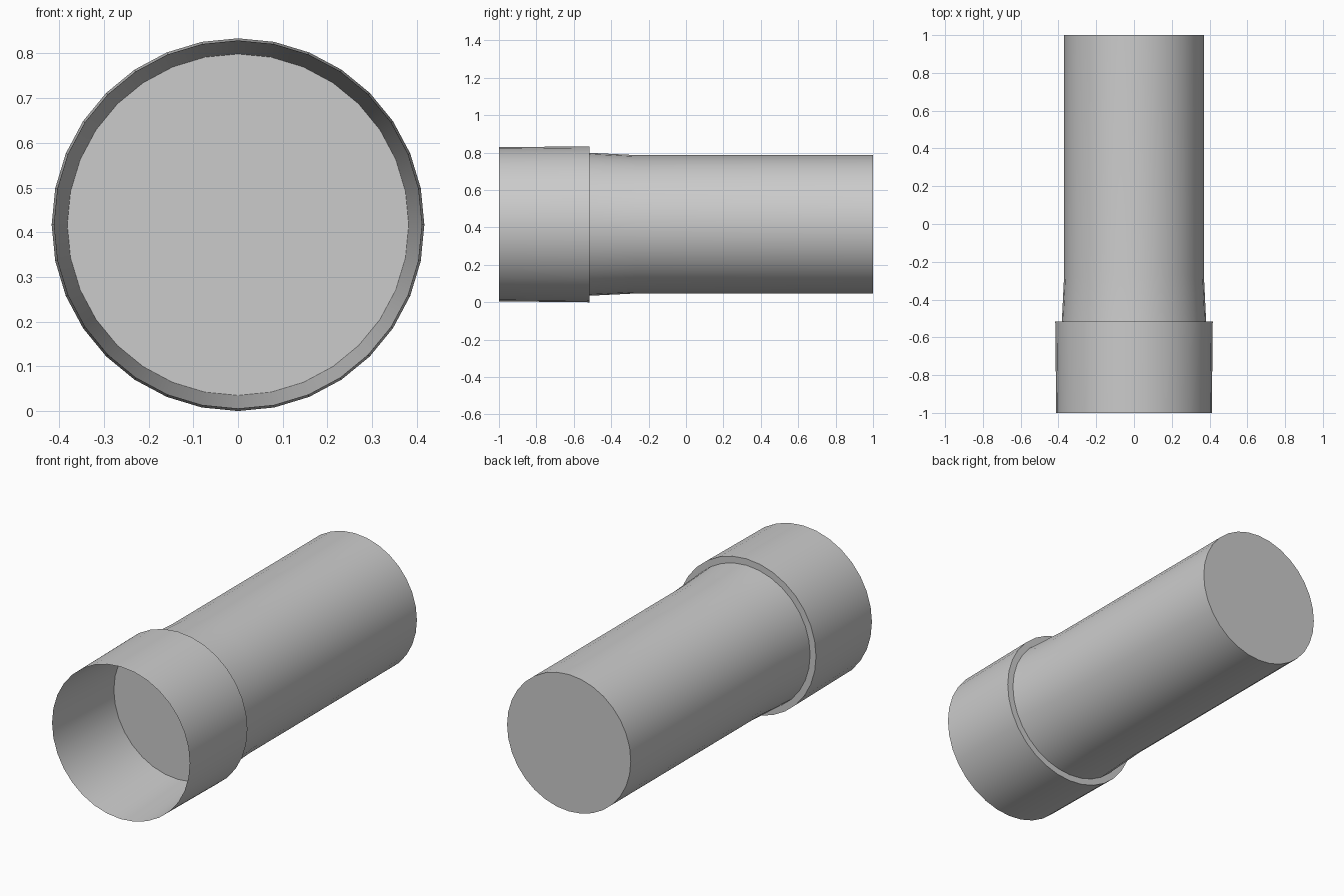
import bpy, bmesh, math

cube = bpy.data.objects.get("Cube")
if cube:
    bpy.data.objects.remove(cube, do_unlink=True)

SIDES = 32
AXIS_Z = 0.417

grey = bpy.data.materials.new("light grey")
grey.use_nodes = True
colour = (0.6, 0.6, 0.6, 1)
grey.diffuse_color = colour
grey.node_tree.nodes["Principled BSDF"].inputs["Base Color"].default_value = colour


def lathe(name, profile, closed=False, caps=False):
    """Spin (radius, y) points about the horizontal axis."""
    bm = bmesh.new()
    rings = []
    for r, y in profile:
        ring = []
        for i in range(SIDES):
            a = 2 * math.pi * i / SIDES
            ring.append(bm.verts.new((r * math.cos(a), y, AXIS_Z + r * math.sin(a))))
        rings.append(ring)
    pairs = list(zip(rings, rings[1:]))
    if closed:
        pairs.append((rings[-1], rings[0]))
    for a, b in pairs:
        for i in range(SIDES):
            j = (i + 1) % SIDES
            bm.faces.new((a[i], a[j], b[j], b[i]))
    if caps:
        bm.faces.new(rings[0])
        bm.faces.new(rings[-1])
    bmesh.ops.recalc_face_normals(bm, faces=bm.faces)
    mesh = bpy.data.meshes.new(name)
    bm.to_mesh(mesh)
    bm.free()
    obj = bpy.data.objects.new(name, mesh)
    bpy.context.collection.objects.link(obj)
    mesh.materials.append(grey)
    bpy.ops.object.select_all(action='DESELECT')
    obj.select_set(True)
    bpy.context.view_layer.objects.active = obj
    bpy.ops.object.shade_smooth_by_angle(angle=math.radians(30))
    return obj


# Long tube with a flared neck, closed at both ends
lathe("tube_body", [(0.382, -0.515), (0.37, -0.27), (0.37, 1)], caps=True)

# Wider open socket with a thin lip and a tapered bore
lathe("socket_sleeve",
      [(0.382, -0.515), (0.412, -1), (0.417, -0.515)], closed=True)
